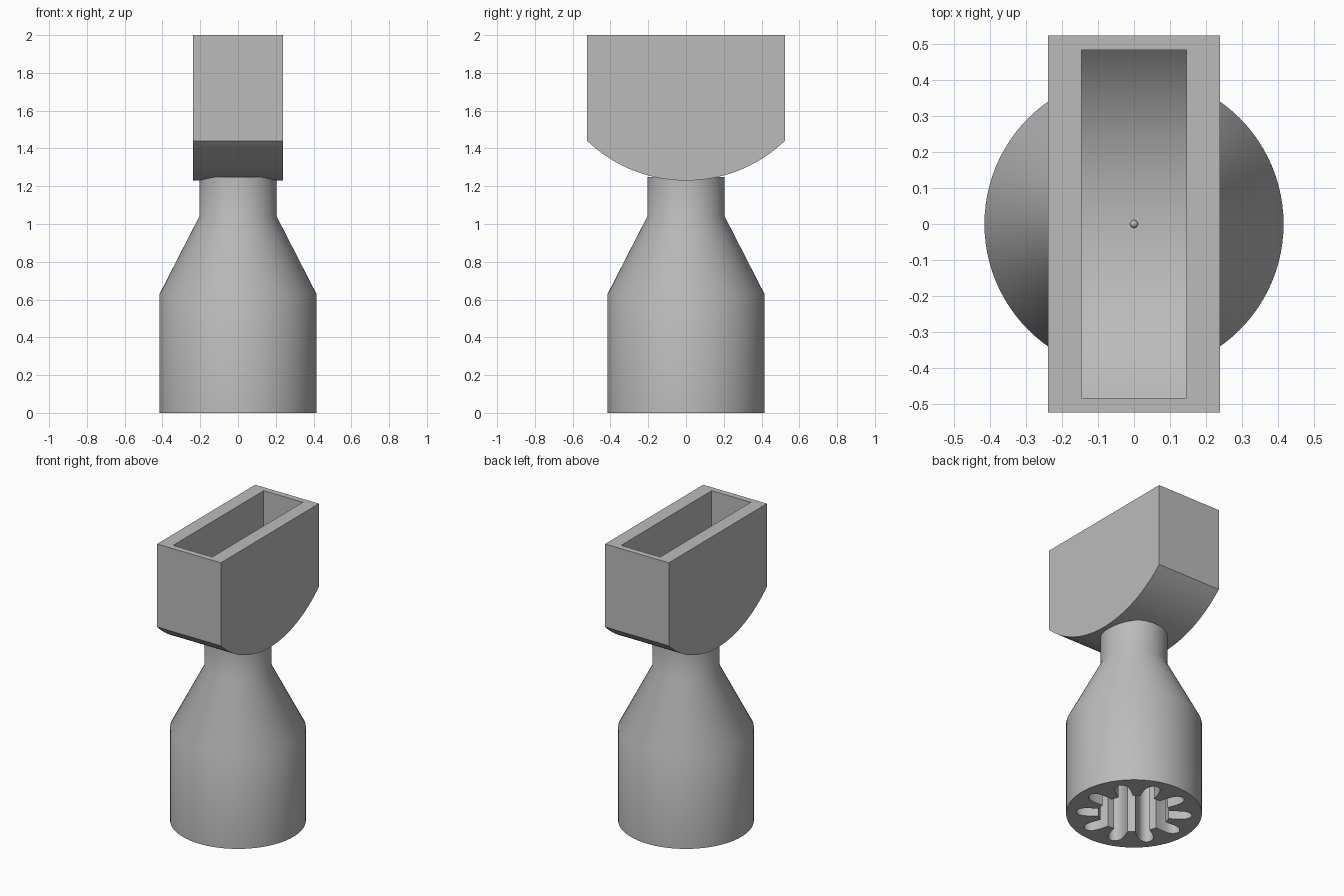
import bpy, bmesh, math
from mathutils import Vector

cube = bpy.data.objects.get("Cube")
if cube:
    bpy.data.objects.remove(cube, do_unlink=True)

grey = bpy.data.materials.new("light grey")
grey.use_nodes = True
COLOR = (0.5, 0.5, 0.5, 1)
grey.diffuse_color = COLOR
grey.node_tree.nodes["Principled BSDF"].inputs["Base Color"].default_value = COLOR


def finish(name, bm, smooth_angle):
    bmesh.ops.recalc_face_normals(bm, faces=bm.faces[:])
    mesh = bpy.data.meshes.new(name)
    bm.to_mesh(mesh)
    bm.free()
    mesh.materials.append(grey)
    obj = bpy.data.objects.new(name, mesh)
    bpy.context.collection.objects.link(obj)
    bpy.ops.object.select_all(action='DESELECT')
    obj.select_set(True)
    bpy.context.view_layer.objects.active = obj
    bpy.ops.object.shade_smooth_by_angle(angle=math.radians(smooth_angle))
    return obj


def loop(bm, points):
    return [bm.verts.new(p) for p in points]


def skin(bm, a, b):
    n = len(a)
    for i in range(n):
        bm.faces.new((a[i], a[(i + 1) % n], b[(i + 1) % n], b[i]))


def ring_edges(bm, verts):
    return [bm.edges.get((verts[i - 1], verts[i])) for i in range(len(verts))]


# Bottle-shaped body with a ten-lobed socket in its base
SEGMENTS = 96
bm = bmesh.new()
rings = []
for r, z in ((0.415, 0), (0.415, 0.63), (0.205, 1.04), (0.205, 1.25)):
    rings.append(loop(bm, [(r * math.cos(t), r * math.sin(t), z) for t in
                           (2 * math.pi * i / SEGMENTS for i in range(SEGMENTS))]))
for a, b in zip(rings, rings[1:]):
    skin(bm, a, b)
bm.faces.new(rings[-1])

half_lobe = [(0.215, 0.045), (0.27, 0.048), (0.31, 0.045), (0.335, 0.035), (0.35, 0.018)]
lobe = [(r, -w) for r, w in half_lobe] + [(0.355, 0)] + [(r, w) for r, w in reversed(half_lobe)]
outline = []
for k in range(10):
    t = math.radians(36 * k)
    for r, w in lobe:
        outline.append(Vector((r * math.cos(t) - w * math.sin(t),
                               r * math.sin(t) + w * math.cos(t), 0)))
mouth = loop(bm, outline)
roof = loop(bm, [p + Vector((0, 0, 0.6)) for p in outline])
skin(bm, mouth, roof)
bm.faces.new(roof)
bmesh.ops.triangle_fill(bm, use_beauty=True,
                        edges=ring_edges(bm, rings[0]) + ring_edges(bm, mouth))
finish("body", bm, 35)


# Open-topped holder with a round-bottomed trough
def pan(bm, half_x, half_y, radius, centre_z, top_z):
    steps = 40
    end = math.asin(half_y / radius)
    path = [(-half_y, top_z)]
    for i in range(steps + 1):
        a = -end + 2 * end * i / steps
        path.append((radius * math.sin(a), centre_z - radius * math.cos(a)))
    path.append((half_y, top_z))
    left = loop(bm, [(half_x, y, z) for y, z in path])
    right = loop(bm, [(-half_x, y, z) for y, z in path])
    bm.faces.new(left)
    bm.faces.new(right)
    for i in range(len(path) - 1):
        bm.faces.new((left[i], left[i + 1], right[i + 1], right[i]))
    return [left[0], left[-1], right[-1], right[0]]


bm = bmesh.new()
outer = pan(bm, 0.238, 0.523, 0.756, 1.986, 2)
inner = pan(bm, 0.146, 0.483, 0.665, 1.986, 2)
skin(bm, outer, inner)
finish("holder", bm, 30)

# Tiny knob in the middle of the trough floor
bm = bmesh.new()
bmesh.ops.create_uvsphere(bm, u_segments=16, v_segments=8, radius=0.011)
bmesh.ops.translate(bm, verts=bm.verts[:], vec=(0, 0, 1.322))
finish("trough_knob", bm, 60)
